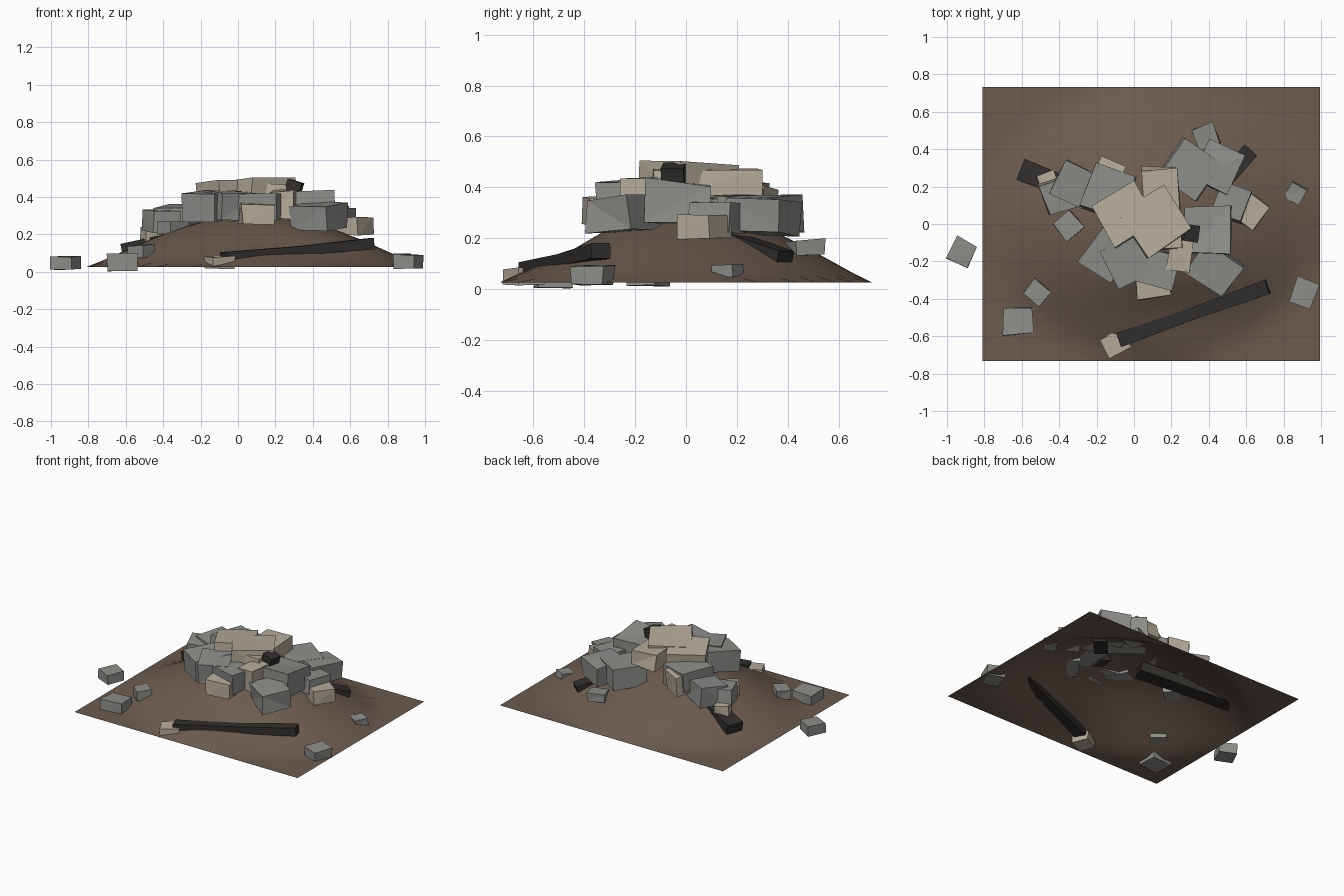
import bpy, bmesh, math, random
from mathutils import Vector, Matrix

random.seed(11)


def material(name, rgb):
    m = bpy.data.materials.new(name)
    m.diffuse_color = (*rgb, 1)
    return m


EARTH = material("earth", (0.15, 0.105, 0.08))
GREY = material("grey_stone", (0.27, 0.27, 0.255))
TAN = material("tan_stone", (0.46, 0.41, 0.33))
CHAR = material("charred_wood", (0.03, 0.028, 0.025))


def finish(bm, name, mat, smooth=False):
    me = bpy.data.meshes.new(name)
    for f in bm.faces:
        f.smooth = smooth
    bm.to_mesh(me)
    bm.free()
    me.materials.append(mat)
    ob = bpy.data.objects.new(name, me)
    bpy.context.collection.objects.link(ob)
    return ob


# earth mound: open sheet, round hill with flat corners, scooped at the front
def mound_height(u, v):
    r = min(1, math.hypot(u, v))
    hill = 0.28 * max(0, math.cos(r * math.pi / 2)) ** 1.1
    x, y = u * 0.903 + 0.092, v * 0.732
    dip = 0.035 * math.exp(-((x - 0.25) / 0.35) ** 2 - ((y + 0.47) / 0.13) ** 2)
    return 0.025 + max(0, hill - dip * min(1, (1 - r) * 5))


bm = bmesh.new()
bmesh.ops.create_grid(bm, x_segments=20, y_segments=20, size=1)
for vert in bm.verts:
    u, v = vert.co.x, vert.co.y
    vert.co = (u * 0.903 + 0.092, v * 0.732, mound_height(u, v))
finish(bm, "earth_mound", EARTH, smooth=True)


# irregular stone block between two heights
def stone(name, x, y, sx, sy, rot, z0, z1, mat):
    bm = bmesh.new()
    bmesh.ops.create_cube(bm, size=1)
    h = z1 - z0
    for v in bm.verts:
        v.co.x *= sx * random.uniform(0.92, 1.08)
        v.co.y *= sy * random.uniform(0.92, 1.08)
        v.co.z *= h * random.uniform(0.75, 1.03)
    bmesh.ops.triangulate(bm, faces=bm.faces[:])
    tilt = Matrix.Rotation(random.uniform(-0.08, 0.08), 4, 'X')
    place = Matrix.Translation((x, y, (z0 + z1) / 2))
    bm.transform(place @ Matrix.Rotation(math.radians(rot), 4, 'Z') @ tilt)
    finish(bm, name, mat)


# heaped stones, lower grey ring
for i, s in enumerate([
    (0.40, -0.03, 0.25, 0.25, 0, 0.25, 0.43),
    (0.43, -0.24, 0.24, 0.20, -35, 0.22, 0.365),
    (0.52, 0.12, 0.17, 0.18, -20, 0.22, 0.35),
    (0.30, 0.29, 0.25, 0.25, -35, 0.22, 0.37),
    (0.45, 0.31, 0.20, 0.23, -25, 0.21, 0.36),
    (-0.32, 0.21, 0.20, 0.20, -28, 0.21, 0.36),
    (-0.41, 0.15, 0.15, 0.17, 20, 0.20, 0.33),
    (-0.35, -0.01, 0.12, 0.12, 40, 0.20, 0.27),
    (-0.14, 0.17, 0.23, 0.24, -18, 0.27, 0.43),
    (-0.14, -0.15, 0.20, 0.25, -35, 0.27, 0.44),
    (-0.04, -0.20, 0.22, 0.22, 25, 0.27, 0.44),
    (0.10, -0.23, 0.25, 0.18, -15, 0.27, 0.42),
]):
    stone(f"heap_stone_{i + 1}", *s, GREY)

# heaped stones, pale pieces and top slabs
for i, s in enumerate([
    (0.15, 0.09, 0.19, 0.43, 5, 0.36, 0.48),
    (-0.05, 0.05, 0.26, 0.25, 32, 0.35, 0.485),
    (0.11, 0.01, 0.28, 0.28, 32, 0.36, 0.505),
    (0.62, 0.07, 0.15, 0.16, -35, 0.19, 0.30),
    (-0.46, 0.23, 0.10, 0.09, 20, 0.16, 0.24),
    (-0.14, 0.27, 0.14, 0.13, -25, 0.25, 0.41),
    (0.10, -0.32, 0.18, 0.15, 8, 0.25, 0.37),
    (0.25, -0.16, 0.12, 0.18, -10, 0.28, 0.44),
]):
    stone(f"pale_stone_{i + 1}", *s, TAN)

# scattered stones around the heap
for i, s in enumerate([
    (-0.92, -0.15, 0.125, 0.13, -28, 0.01, 0.085, GREY),
    (-0.62, -0.52, 0.16, 0.14, 3, 0.0, 0.10, GREY),
    (-0.52, -0.365, 0.11, 0.10, -40, 0.07, 0.15, GREY),
    (-0.10, -0.64, 0.13, 0.11, 28, 0.01, 0.085, TAN),
    (0.91, -0.37, 0.12, 0.14, -20, 0.01, 0.095, GREY),
    (0.865, 0.165, 0.09, 0.09, -30, 0.045, 0.10, GREY),
    (0.385, 0.47, 0.12, 0.12, 20, 0.13, 0.195, GREY),
]):
    stone(f"loose_stone_{i + 1}", *s)


# charred beam along a line, pinched in the middle
def beam(name, a, b, w, h, pinch=1.0):
    a, b = Vector(a), Vector(b)
    d = (b - a).normalized()
    side = d.cross(Vector((0, 0, 1))).normalized()
    up = side.cross(d)
    bm = bmesh.new()
    rings = []
    for k in range(5):
        t = k / 4
        s = pinch + (1 - pinch) * abs(2 * t - 1)
        c = a.lerp(b, t)
        rings.append([bm.verts.new(c + side * (i * w * s / 2) + up * (j * h * s / 2))
                      for i, j in ((-1, -1), (1, -1), (1, 1), (-1, 1))])
    for r, q in zip(rings, rings[1:]):
        for i in range(4):
            bm.faces.new((r[i], r[(i + 1) % 4], q[(i + 1) % 4], q[i]))
    bm.faces.new(rings[0])
    bm.faces.new(rings[-1])
    bmesh.ops.recalc_face_normals(bm, faces=bm.faces[:])
    finish(bm, name, CHAR)


beam("front_beam", (-0.08, -0.62, 0.075), (0.715, -0.335, 0.15), 0.08, 0.06, 0.8)
beam("left_beam", (-0.60, 0.29, 0.115), (0.0, 0.05, 0.25), 0.12, 0.07, 0.9)
beam("back_beam", (0.62, 0.39, 0.12), (0.42, 0.16, 0.20), 0.09, 0.06)
beam("top_beam", (0.31, -0.05, 0.485), (0.24, -0.04, 0.25), 0.09, 0.08)
